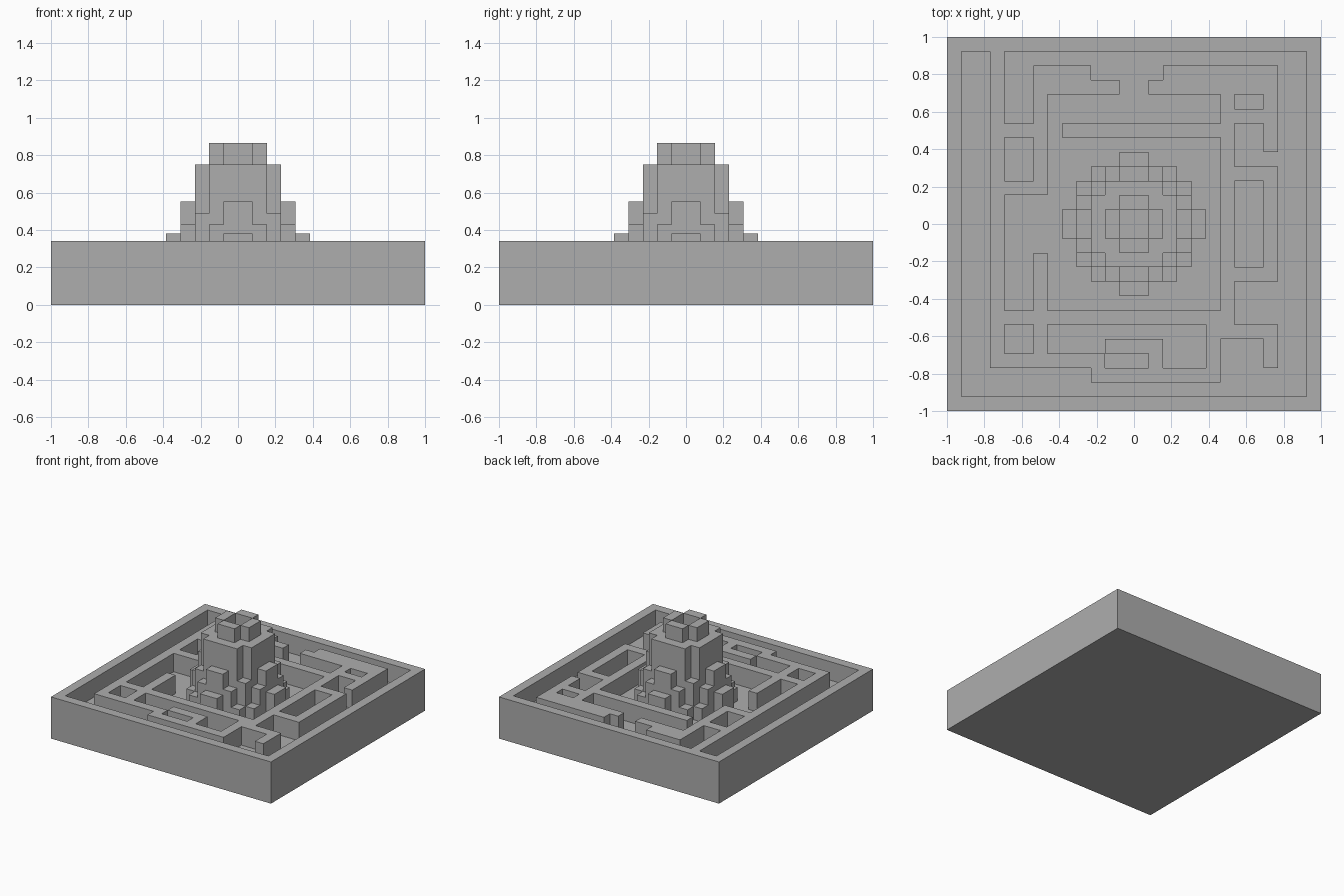
import bpy, bmesh

if "Cube" in bpy.data.objects:
    bpy.data.objects.remove(bpy.data.objects["Cube"])

N = 26                 # cells per side
C = 2 / N              # cell size
FLOOR, WALL = 0.19, 0.342

stone = bpy.data.materials.new("grey_stone")
stone.diffuse_color = (0.42, 0.42, 0.42, 1)
stone.use_nodes = True
stone.node_tree.nodes["Principled BSDF"].inputs["Base Color"].default_value = stone.diffuse_color


def columns(name, height, ground):
    """Stepped solid from a cell height function; only exposed faces are made.
    height(i, j) gives a top level or None where there is no column."""
    bm = bmesh.new()

    def quad(*pts):
        bm.faces.new([bm.verts.new((x * C - 1, y * C - 1, z)) for x, y, z in pts])

    for i in range(N):
        for j in range(N):
            h = height(i, j)
            if h is None:
                continue
            a, b = i + 1, j + 1
            quad((i, j, h), (a, j, h), (a, b, h), (i, b, h))
            sides = (((0, -1), (i, j), (a, j)), ((1, 0), (a, j), (a, b)),
                     ((0, 1), (a, b), (i, b)), ((-1, 0), (i, b), (i, j)))
            for (dx, dy), p, q in sides:
                n, m = i + dx, j + dy
                low = height(n, m) if 0 <= n < N and 0 <= m < N else ground
                low = ground if low is None else low
                if low < h:
                    quad((*p, low), (*q, low), (*q, h), (*p, h))
    if ground == 0:    # underside of the slab
        quad((0, 0, 0), (0, N, 0), (N, N, 0), (N, 0, 0))
    bmesh.ops.remove_doubles(bm, verts=bm.verts, dist=1e-5)
    bmesh.ops.dissolve_limit(bm, angle_limit=0.01, verts=bm.verts, edges=bm.edges)
    me = bpy.data.meshes.new(name)
    bm.to_mesh(me)
    bm.free()
    me.materials.append(stone)
    ob = bpy.data.objects.new(name, me)
    bpy.context.collection.objects.link(ob)
    return ob


# Winding passage outline: alternating x, y stops, starting from (1, 25)
PATH = [3, 3, 10, 2, 19, 5, 22, 3, 23, 6, 20, 9, 23, 17, 20, 20, 22, 18, 23, 24,
        15, 23, 14, 22, 19, 20, 8, 19, 19, 7, 7, 11, 6, 7, 4, 15, 7, 22, 12, 23,
        10, 24, 6, 20, 4, 25, 25, 1, 1, 25]
# Closed sunken rooms: x0, y0, x1, y1
ROOMS = [(20, 21, 22, 22), (4, 16, 6, 19), (4, 4, 6, 6), (20, 10, 22, 16),
         (11, 3, 14, 4), (7, 4, 11, 6), (11, 5, 18, 6), (15, 3, 18, 5)]

uprights = []          # vertical edges of the passage outline
x, y = 1, 25
for k, v in enumerate(PATH):
    if k % 2 == 0:
        x = v
    else:
        uprights.append((x, min(y, v), max(y, v)))
        y = v


def sunken(i, j):
    if any(x0 <= i < x1 and y0 <= j < y1 for x0, y0, x1, y1 in ROOMS):
        return True
    return sum(ux > i and lo <= j < hi for ux, lo, hi in uprights) % 2 == 1


# Tower heights by (larger, smaller) cell distance from the centre
TOWER = {(0, 0): 0.751, (1, 0): 0.866, (1, 1): 0.751, (2, 0): 0.751, (2, 1): 0.751,
         (2, 2): 0.487, (3, 0): 0.551, (3, 1): 0.428, (3, 2): 0.30, (4, 0): 0.38}


def tower(i, j):
    d = [k - 13 if k >= 13 else 12 - k for k in (i, j)]
    return TOWER.get((max(d), min(d)))


# Maze slab with walls and passages, then the central stepped tower
columns("maze_slab", lambda i, j: FLOOR if sunken(i, j) else WALL, 0)
columns("central_tower", tower, FLOOR)
